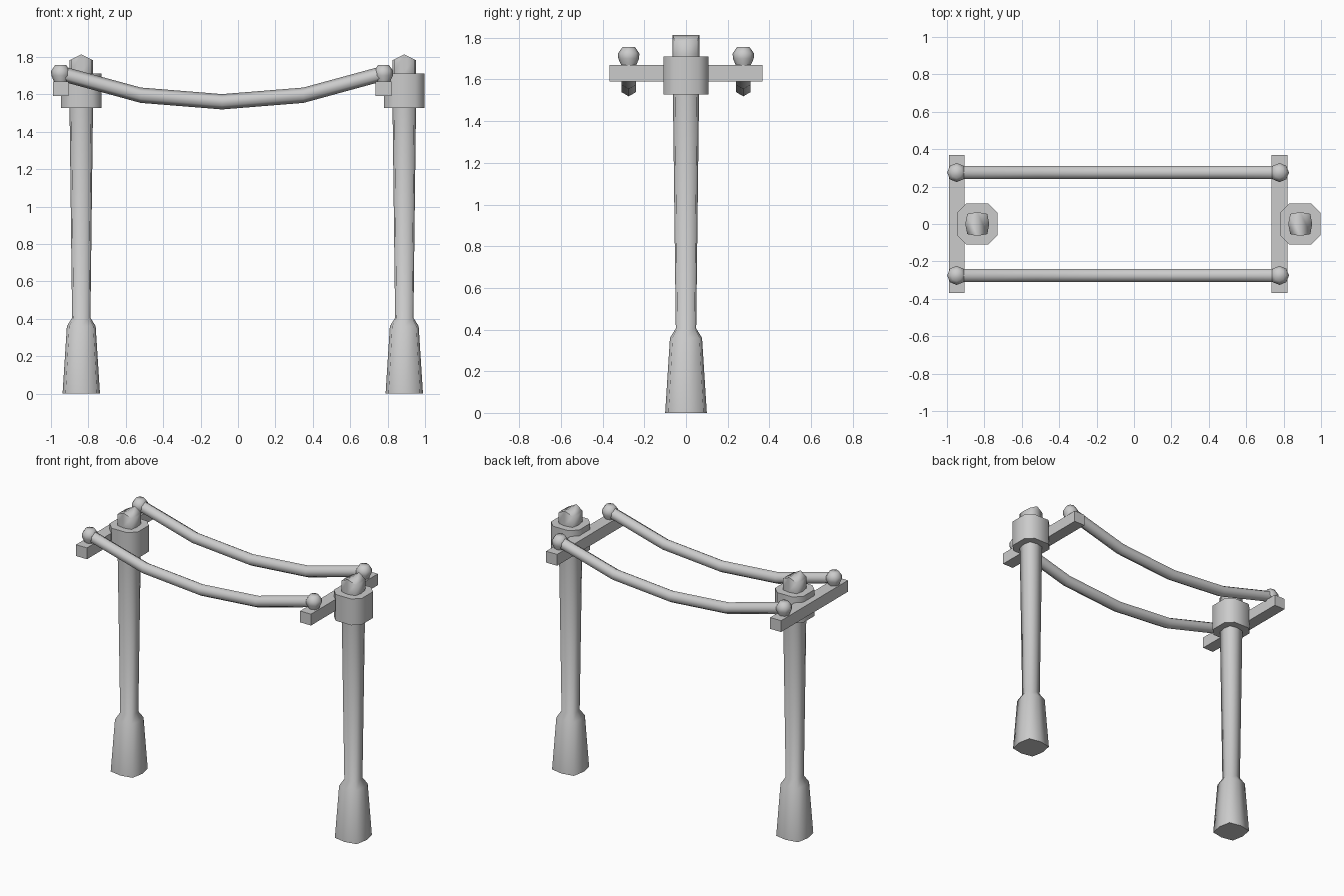
import bpy, bmesh, math

if "Cube" in bpy.data.objects:
    bpy.data.objects.remove(bpy.data.objects["Cube"])


def loft(name, rings, smooth=None, split_top=False):
    """Skin a list of equal-length vertex rings and cap both ends."""
    bm = bmesh.new()
    vs = [[bm.verts.new(p) for p in r] for r in rings]
    n = len(vs[0])
    for a, b in zip(vs, vs[1:]):
        for i in range(n):
            j = (i + 1) % n
            bm.faces.new((a[i], a[j], b[j], b[i]))
    bm.faces.new(vs[0][::-1])
    t = vs[-1]
    if split_top:  # ridge joins the two points on the y axis
        bm.faces.new(t[2:7])
        bm.faces.new((t[6], t[7], t[0], t[1], t[2]))
    else:
        bm.faces.new(t)
    bmesh.ops.recalc_face_normals(bm, faces=bm.faces)
    me = bpy.data.meshes.new(name)
    bm.to_mesh(me)
    bm.free()
    ob = bpy.data.objects.new(name, me)
    bpy.context.collection.objects.link(ob)
    if smooth:
        bpy.ops.object.select_all(action='DESELECT')
        ob.select_set(True)
        bpy.context.view_layer.objects.active = ob
        bpy.ops.object.shade_smooth_by_angle(angle=math.radians(smooth))
    return ob


def bulged(cx, r, z):
    """Square section with slightly bulged sides."""
    c = 0.84
    pts = [(1, 0), (c, c), (0, 1), (-c, c), (-1, 0), (-c, -c), (0, -1), (c, -c)]
    return [(cx + r * x, r * y, z) for x, y in pts]


def chamfered(cx, h, f, z):
    """Square section with cut corners."""
    pts = [(h, -f), (h, f), (f, h), (-f, h), (-h, f), (-h, -f), (-f, -h), (f, -h)]
    return [(cx + x, y, z) for x, y in pts]


def rect(cx, hx, hy, z):
    return [(cx + x * hx, y * hy, z) for x, y in ((-1, -1), (1, -1), (1, 1), (-1, 1))]


WIRE_Y = 0.275
sides = (("left", -0.838, -0.948), ("right", 0.889, 0.778))

for side, px, bx in sides:
    # pole with flared foot and ridged top
    rings = [bulged(px, r, z) for r, z in
             ((0.10, 0), (0.077, 0.36), (0.049, 0.405), (0.063, 1.55), (0.064, 1.72))]
    rings.append([(x, y, 1.813 - 0.5 * abs(x - px)) for x, y, _ in bulged(px, 0.064, 0)])
    loft(side + "_pole", rings, 75, True)
    # collar
    loft(side + "_collar", [chamfered(px, 0.109, 0.06, z) for z in (1.527, 1.71)], 60)
    # cross bar
    loft(side + "_crossbar", [rect(bx, 0.042, 0.368, z) for z in (1.59, 1.669)])
    # insulator knobs
    for end, s in (("front", -1), ("back", 1)):
        rings = [[(bx + r * math.cos(k * math.pi / 4), s * WIRE_Y + r * math.sin(k * math.pi / 4), z)
                  for k in range(8)]
                 for r, z in ((0.03, 1.655), (0.05, 1.70), (0.051, 1.725), (0.03, 1.756))]
        loft(f"{side}_{end}_knob", rings, 60)

# sagging cables, hexagonal section
path = ((-0.948, 1.712), (-0.52, 1.595), (-0.085, 1.56), (0.35, 1.595), (0.778, 1.712))
for end, s in (("front", -1), ("back", 1)):
    rings = [[(x, s * WIRE_Y + 0.04 * math.sin(k * math.pi / 3), z + 0.041 * math.cos(k * math.pi / 3))
              for k in range(6)] for x, z in path]
    loft(end + "_cable", rings, 65)
